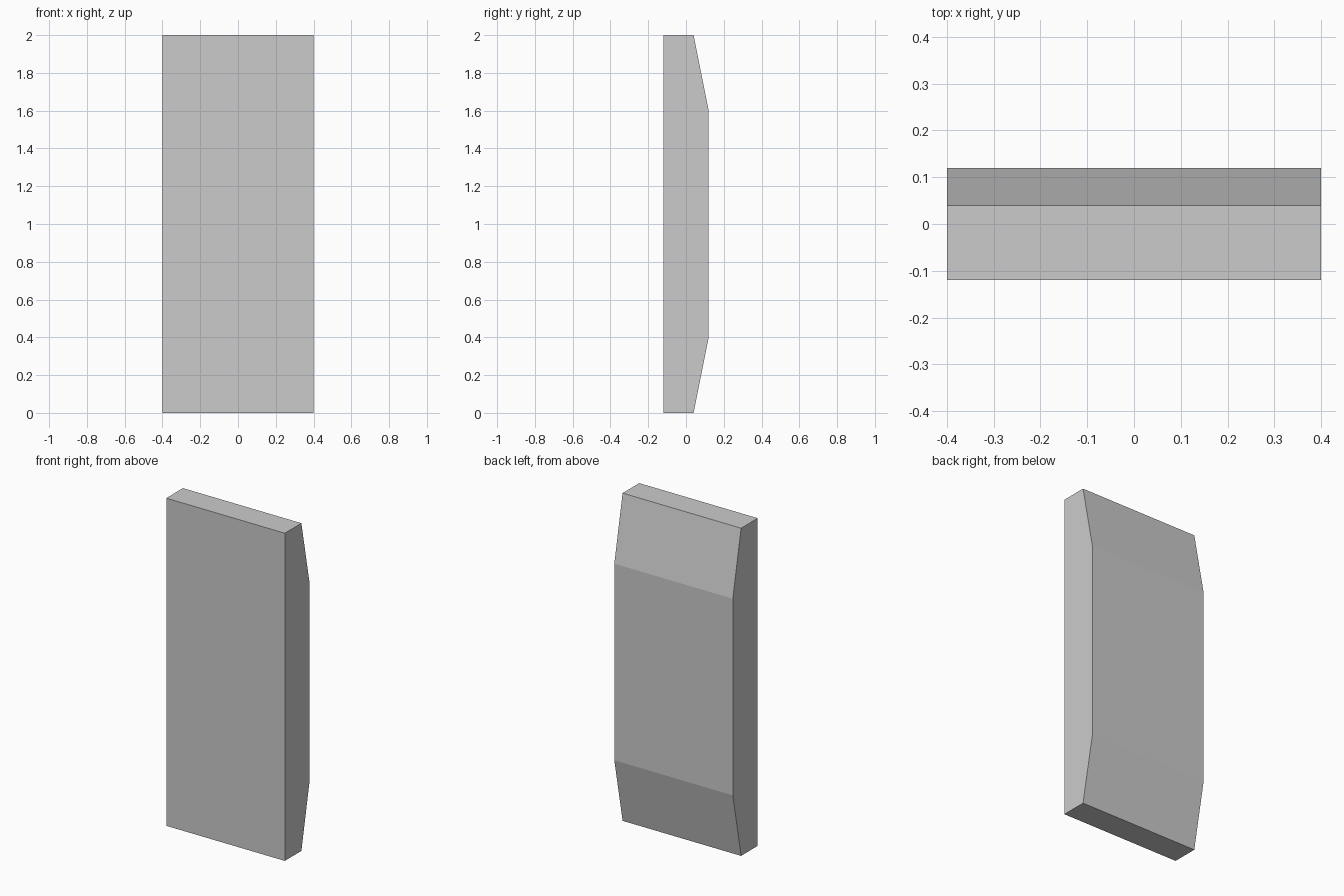
import bpy
import bmesh

if "Cube" in bpy.data.objects:
    bpy.data.objects.remove(bpy.data.objects["Cube"])

WIDTH = 0.8

# Side profile (y, z): flat front, back chamfered at the top and bottom
profile = [(-0.12, 0), (0.04, 0), (0.12, 0.4), (0.12, 1.6), (0.04, 2), (-0.12, 2)]

# Panel: profile extruded along x
bm = bmesh.new()
face = bm.faces.new([bm.verts.new((-WIDTH / 2, y, z)) for y, z in profile])
extruded = bmesh.ops.extrude_face_region(bm, geom=[face], use_keep_orig=True)
verts = [v for v in extruded["geom"] if isinstance(v, bmesh.types.BMVert)]
bmesh.ops.translate(bm, verts=verts, vec=(WIDTH, 0, 0))
bmesh.ops.recalc_face_normals(bm, faces=bm.faces)

mesh = bpy.data.meshes.new("chamfered_panel")
bm.to_mesh(mesh)
bm.free()
panel = bpy.data.objects.new("chamfered_panel", mesh)
bpy.context.collection.objects.link(panel)
